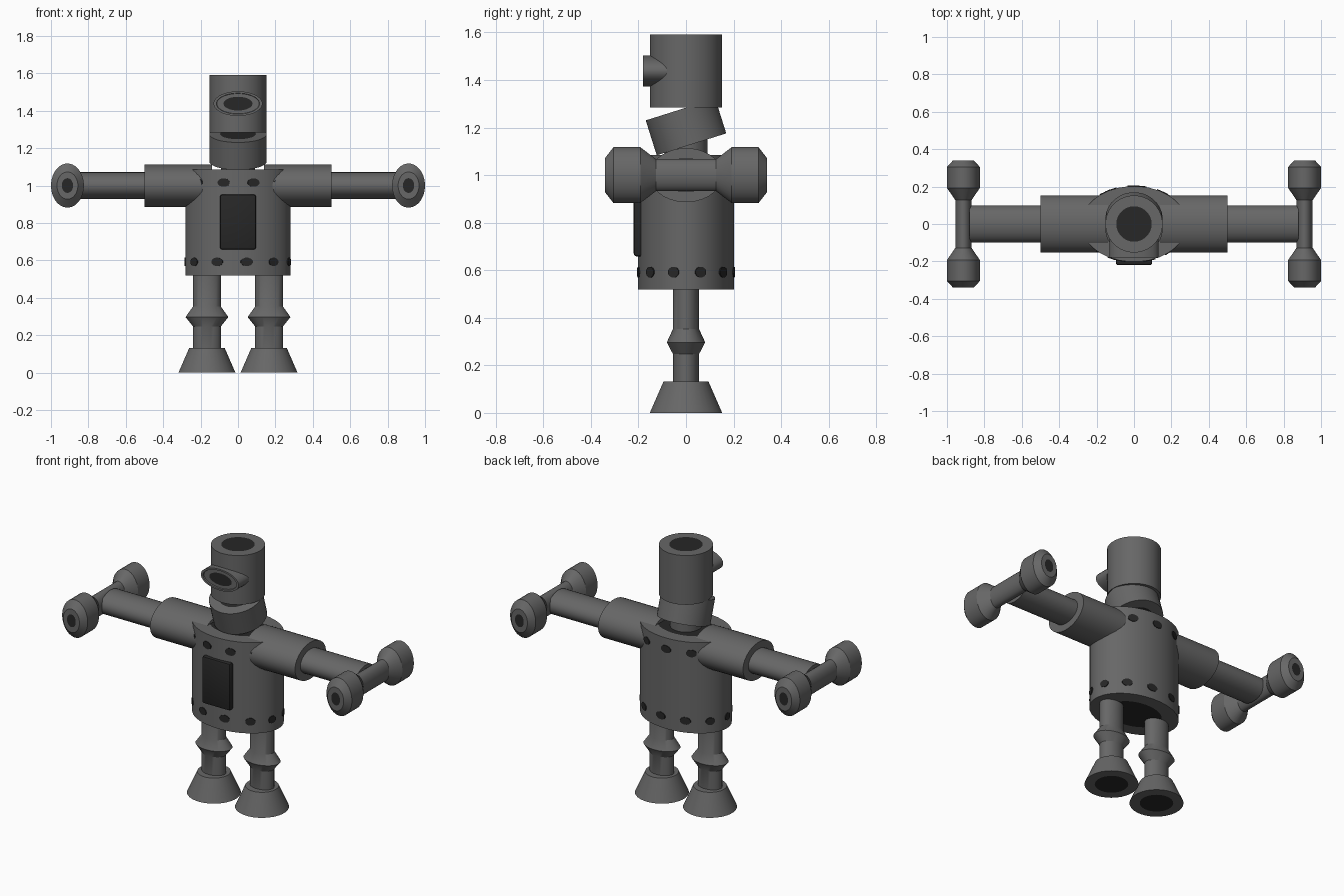
import bpy, bmesh, math
from mathutils import Matrix, Vector

if "Cube" in bpy.data.objects:
    bpy.data.objects.remove(bpy.data.objects["Cube"])

def material(name, v):
    m = bpy.data.materials.new(name)
    m.diffuse_color = (v, v, v, 1)
    m.use_nodes = True
    m.node_tree.nodes["Principled BSDF"].inputs["Base Color"].default_value = m.diffuse_color
    return m

GREY = material("steel_grey", 0.135)
DARK = material("dark_charcoal", 0.02)

def finish(name, bm, mats, matrix=Matrix()):
    bmesh.ops.recalc_face_normals(bm, faces=bm.faces[:])
    me = bpy.data.meshes.new(name)
    bm.to_mesh(me)
    bm.free()
    for m in mats:
        me.materials.append(m)
    ob = bpy.data.objects.new(name, me)
    bpy.context.collection.objects.link(ob)
    ob.matrix_world = matrix
    bpy.ops.object.select_all(action='DESELECT')
    ob.select_set(True)
    bpy.context.view_layer.objects.active = ob
    bpy.ops.object.shade_smooth_by_angle(angle=math.radians(28))
    return ob

def tube(name, profile, matrix=Matrix(), start=0, end=0, mats=(GREY, DARK), n=32):
    """Elliptical turned part: profile of (rx, ry, height) along local z.
    start / end give the relative size of the dark disc on each cap."""
    bm = bmesh.new()
    def ring(a, b, t):
        return [bm.verts.new((a * math.cos(2 * math.pi * (i + .5) / n),
                              b * math.sin(2 * math.pi * (i + .5) / n), t)) for i in range(n)]
    def bridge(p, q):
        for i in range(n):
            j = (i + 1) % n
            bm.faces.new((p[i], p[j], q[j], q[i]))
    rings = [ring(*p) for p in profile]
    for p, q in zip(rings, rings[1:]):
        bridge(p, q)
    for k, r, p in ((start, rings[0], profile[0]), (end, rings[-1], profile[-1])):
        if k:
            inner = ring(p[0] * k, p[1] * k, p[2])
            bridge(r, inner)
            bm.faces.new(inner).material_index = 1
        else:
            bm.faces.new(r)
    return finish(name, bm, mats, matrix)

T = Matrix.Translation
def R(deg, axis):
    return Matrix.Rotation(math.radians(deg), 4, axis)

HOLE = 0.62
TX, TY = 0.283, 0.2025   # torso radii

# Torso, neck, tilted jaw, head
tube("torso", [(TX, TY, .519), (TX, TY, 1.085)], start=HOLE, end=HOLE)
tube("neck", [(.09, .09, 1.0), (.09, .09, 1.2)])
tube("jaw", [(.154, .154, -.077), (.154, .154, .077)], T((0, 0, 1.203)) @ R(17.5, 'X'), HOLE, HOLE)
tube("head", [(.153, .153, 1.285), (.153, .153, 1.592)], start=HOLE, end=HOLE)

# Single eye tube with a slightly recessed dark lens
tube("eye", [(.131, .066, .03), (.131, .066, .18), (.116, .056, .18), (.114, .054, .172)],
     T((0, 0, 1.438)) @ R(90, 'X'), end=.68)

# Chest panel
bm = bmesh.new()
bmesh.ops.create_cube(bm, size=1, matrix=T((0, -.195, .805)) @ Matrix.Diagonal((.194, .05, .294, 1)))
bmesh.ops.bevel(bm, geom=bm.edges[:], offset=.012, segments=2, profile=.5, affect='EDGES')
finish("chest_panel", bm, [DARK])

# Rivet rows around the torso
for row, z, first in (("lower", .592, 9.5), ("upper", 1.016, 17)):
    for k in range(11):
        a = math.radians(first + k * 360 / 11)
        s, c = math.sin(a), math.cos(a)
        normal = Vector((s / TX, -c / TY, 0)).normalized()
        width = .024 * math.hypot(TX * c, TY * s) / TY
        tube(f"{row}_rivet", [(width, .023, -.008), (width, .023, .003)],
             T((TX * s, -TY * c, z)) @ normal.to_track_quat('Z', 'Y').to_matrix().to_4x4(),
             mats=(DARK,), n=12)

for side, sx in (("right", -1), ("left", 1)):
    # Flared foot
    leg_at = T((sx * .166, 0, 0))
    tube(side + "_foot", [(.153, .153, 0), (.095, .095, .132)], leg_at, start=HOLE)
    # Leg with knee collar
    tube(side + "_leg", [(.075, .055, .1), (.075, .055, .247), (.115, .081, .297),
                         (.075, .055, .353), (.075, .055, .56)], leg_at)
    # Two-stage arm
    arm_at = T((0, 0, 1.0)) @ R(90 * sx, 'Y')
    tube(side + "_upper_arm", [(.114, .153, .14), (.114, .153, .5)], arm_at)
    tube(side + "_forearm", [(.072, .1, .45), (.072, .1, .88)], arm_at)
    # Dumbbell-shaped hand running front to back
    half = [(.043, .068, .127), (.088, .118, .192), (.088, .118, .305), (.056, .073, .34)]
    tube(side + "_hand", [(a, b, -t) for a, b, t in reversed(half)] + half,
         T((sx * .912, 0, 1.0)) @ R(90, 'X'), .54, .54)
